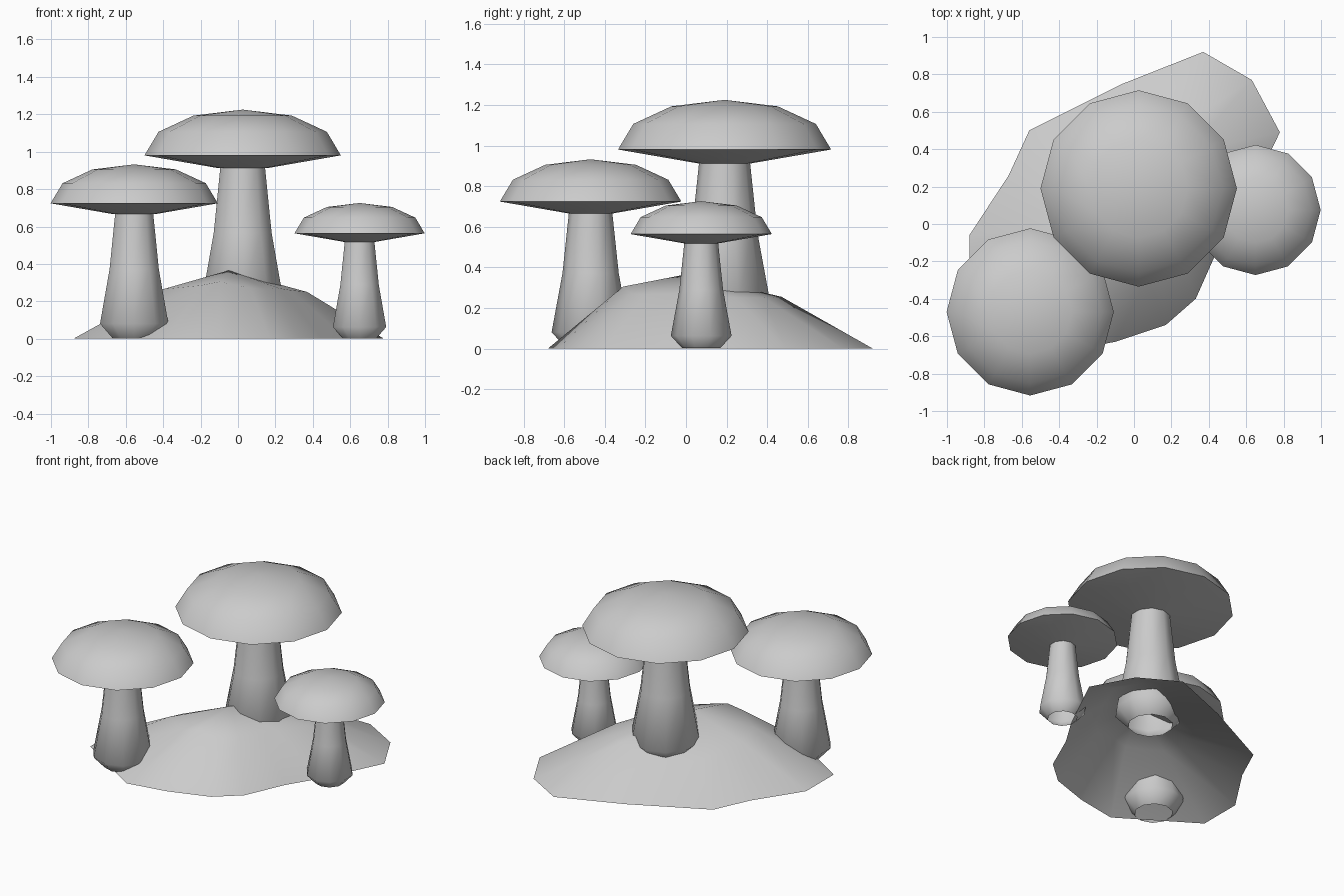
import bpy, bmesh, math

if "Cube" in bpy.data.objects:
    bpy.data.objects.remove(bpy.data.objects["Cube"])


def make_object(name, bm, angle):
    bmesh.ops.recalc_face_normals(bm, faces=bm.faces)
    me = bpy.data.meshes.new(name)
    bm.to_mesh(me)
    bm.free()
    for p in me.polygons:
        p.use_smooth = True
    me.set_sharp_from_angle(angle=math.radians(angle))
    ob = bpy.data.objects.new(name, me)
    bpy.context.collection.objects.link(ob)
    return ob


def bridge(bm, a, b):
    n = len(a)
    for i in range(n):
        bm.faces.new((a[i], a[(i + 1) % n], b[(i + 1) % n], b[i]))


def fan(bm, ring, tip):
    for i in range(len(ring)):
        bm.faces.new((ring[i], ring[(i + 1) % len(ring)], tip))


def lathe(name, profile, sides, centre, scale, angle):
    """Revolve (radius, height) points; radius 0 closes an end with a fan."""
    bm = bmesh.new()
    prev = None
    for r, z in profile:
        if r == 0:
            ring = [bm.verts.new((0, 0, z))]
        else:
            ring = [bm.verts.new((r * math.sin(2 * math.pi * i / sides),
                                  r * math.cos(2 * math.pi * i / sides), z))
                    for i in range(sides)]
        if prev:
            if len(ring) == 1:
                fan(bm, prev, ring[0])
            elif len(prev) == 1:
                fan(bm, ring, prev[0])
            else:
                bridge(bm, prev, ring)
        prev = ring
    ob = make_object(name, bm, angle)
    ob.location = centre
    ob.scale = (scale,) * 3
    return ob


# Mushroom profiles, measured in cap radii
CAP = [(0, 2.086), (0.5, 2.025), (0.857, 1.86), (1, 1.62), (0.25, 1.49), (0, 1.49)]
STEM = [(0.24, 1.49), (0.31, 0.83), (0.43, 0.18), (0.27, 0.005)]

# Three mushrooms: the same shape at different sizes
for label, centre, size in (
        ("large", (0.025, 0.19, 0.13), 0.525),
        ("medium", (-0.555, -0.47, 0), 0.447),
        ("small", (0.65, 0.075, 0), 0.348)):
    lathe(label + "_cap", CAP, 12, centre, size, 40)
    lathe(label + "_stem", STEM, 10, centre, size, 80)

# Earth mound: irregular outline, inner ring of uneven height, a low peak, open underneath
OUTLINE = [(0.37, 0.92), (-0.06, 0.75), (-0.56, 0.5), (-0.67, 0.26),
           (-0.88, -0.06), (-0.88, -0.36), (-0.38, -0.68), (-0.1, -0.63), (0.17, -0.54),
           (0.33, -0.4), (0.45, -0.13), (0.58, 0.08), (0.78, 0.49), (0.63, 0.77)]
RING = [(0.17, 0.47, 0.255), (-0.05, 0.37, 0.155), (-0.28, 0.25, 0.165),
        (-0.34, 0.13, 0.195), (-0.41, -0.03, 0.225), (-0.40, -0.18, 0.265),
        (-0.2, -0.32, 0.285), (-0.1, -0.31, 0.305), (0.07, -0.27, 0.27),
        (0.15, -0.2, 0.265), (0.22, -0.06, 0.27), (0.28, 0.04, 0.26),
        (0.37, 0.245, 0.25), (0.29, 0.385, 0.25)]
bm = bmesh.new()
base = [bm.verts.new((x, y, 0)) for x, y in OUTLINE]
middle = [bm.verts.new(p) for p in RING]
bridge(bm, base, middle)
fan(bm, middle, bm.verts.new((-0.05, 0, 0.365)))
mound = make_object("mound", bm, 80)
